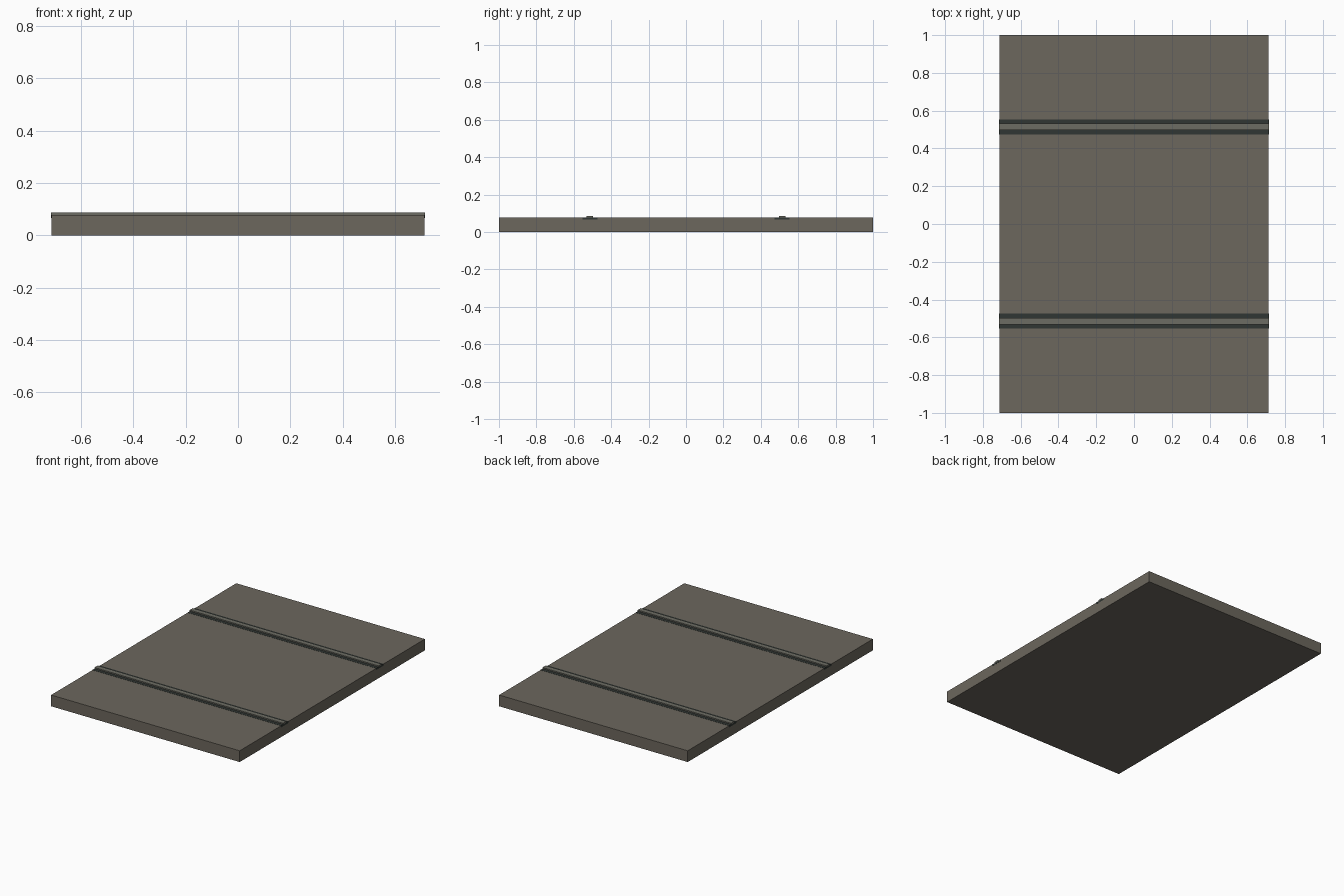
import bpy

if "Cube" in bpy.data.objects:
    bpy.data.objects.remove(bpy.data.objects["Cube"])


def material(name, rgb):
    m = bpy.data.materials.new(name)
    m.diffuse_color = (*rgb, 1)
    m.use_nodes = True
    m.node_tree.nodes["Principled BSDF"].inputs["Base Color"].default_value = m.diffuse_color
    return m


def box(name, x, y, z, mat):
    """Box from (min, max) ranges on each axis."""
    bpy.ops.mesh.primitive_cube_add(size=1, location=[sum(r) / 2 for r in (x, y, z)])
    ob = bpy.context.object
    ob.name = name
    ob.scale = [r[1] - r[0] for r in (x, y, z)]
    bpy.ops.object.transform_apply(location=False, rotation=False, scale=True)
    ob.data.materials.append(mat)
    return ob


stone = material("stone", (0.15, 0.135, 0.11))
dark = material("dark_steel", (0.03, 0.037, 0.033))
steel = material("worn_steel", (0.15, 0.15, 0.125))

HALF = 0.713
TOP = 0.077

# Paving slab
box("slab", (-HALF, HALF), (-1, 1), (0, TOP), stone)

# Two rails: wide dark bed set into the slab, narrow raised head
for side, y in (("front", -0.514), ("back", 0.514)):
    box(side + "_rail_bed", (-HALF - 0.0005, HALF + 0.0005),
        (y - 0.04, y + 0.04), (0.066, TOP + 0.001), dark)
    box(side + "_rail_head", (-HALF - 0.0005, HALF + 0.0005),
        (y - 0.017, y + 0.017), (TOP + 0.001, 0.086), steel)
